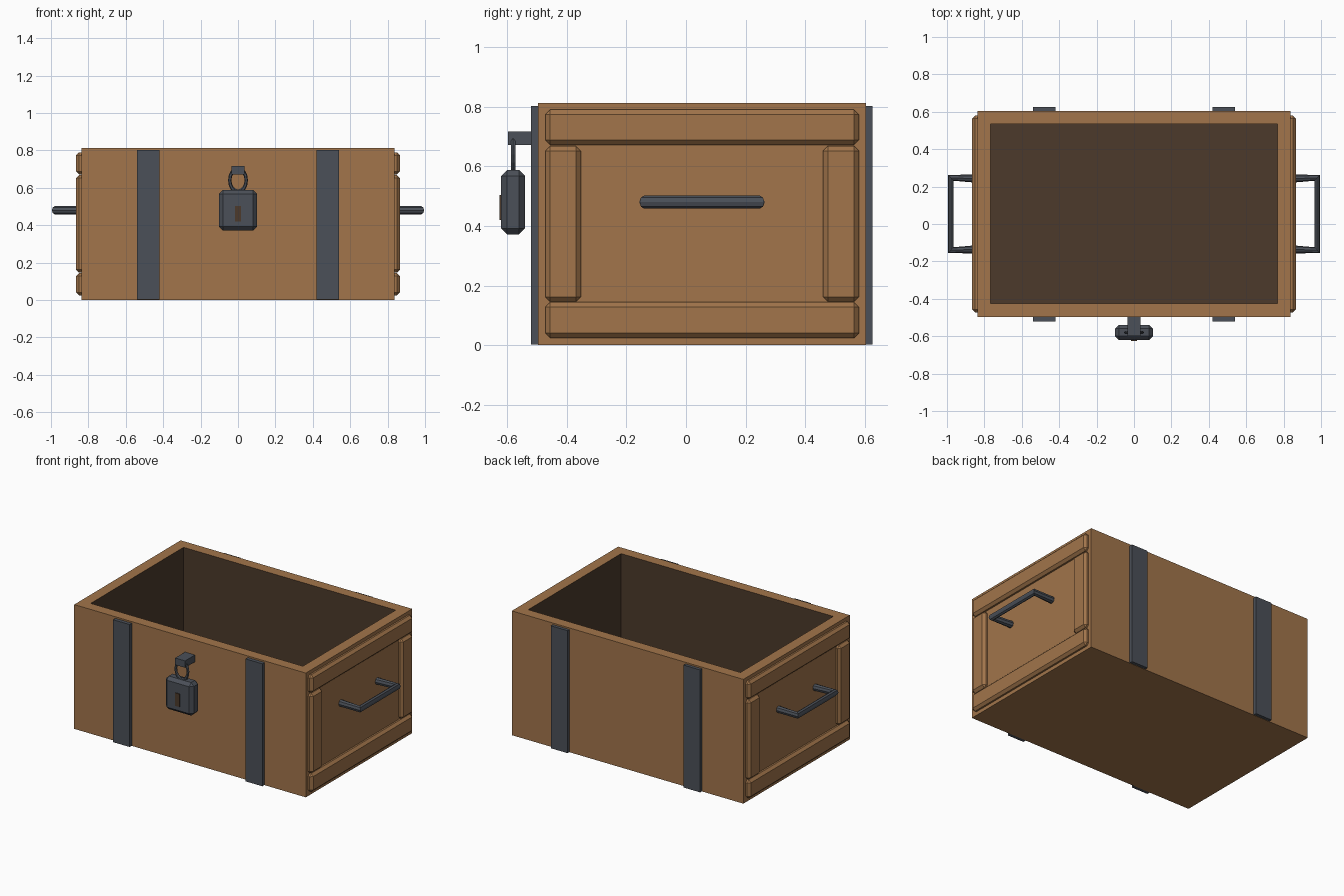
import bpy, bmesh, math
from mathutils import Matrix, Vector

if "Cube" in bpy.data.objects:
    bpy.data.objects.remove(bpy.data.objects["Cube"])


def material(name, rgb):
    m = bpy.data.materials.new(name)
    m.diffuse_color = (*rgb, 1)
    m.use_nodes = True
    m.node_tree.nodes["Principled BSDF"].inputs["Base Color"].default_value = m.diffuse_color
    return m


wood = material("wood", (0.360, 0.178, 0.070))
dark = material("dark_interior", (0.072, 0.042, 0.024))
metal = material("iron", (0.070, 0.080, 0.098))


def finish(name, bm, *mats):
    bmesh.ops.recalc_face_normals(bm, faces=bm.faces)
    me = bpy.data.meshes.new(name)
    bm.to_mesh(me)
    bm.free()
    for m in mats:
        me.materials.append(m)
    ob = bpy.data.objects.new(name, me)
    bpy.context.collection.objects.link(ob)
    return ob


def box_mesh(lo, hi, bevel=0):
    lo, hi = Vector(lo), Vector(hi)
    bm = bmesh.new()
    bmesh.ops.create_cube(bm, size=1, matrix=Matrix.Translation((lo + hi) / 2)
                          @ Matrix.Diagonal((*(hi - lo), 1)))
    if bevel:
        bmesh.ops.bevel(bm, geom=bm.edges[:], offset=bevel, segments=1,
                        affect='EDGES', profile=0.5)
    return bm


def box(name, lo, hi, mat, bevel=0):
    return finish(name, box_mesh(lo, hi, bevel), mat)


# Open crate: inset the top, push the inner face down, darken the inside
bm = box_mesh((-0.838, -0.496, 0), (0.838, 0.604, 0.813))
top = max(bm.faces, key=lambda f: f.calc_center_median().z)
bmesh.ops.inset_region(bm, faces=[top], thickness=0.07, use_even_offset=True)
inner = bmesh.ops.extrude_face_region(bm, geom=[top])
if top.is_valid:
    bmesh.ops.delete(bm, geom=[top], context='FACES_ONLY')
bmesh.ops.translate(bm, vec=(0, 0, -0.743),
                    verts=[g for g in inner["geom"] if isinstance(g, bmesh.types.BMVert)])
for f in bm.faces:
    c = f.calc_center_median()
    if abs(c.x) < 0.80 and -0.46 < c.y < 0.57 and 0.01 < c.z < 0.8:
        f.material_index = 1
finish("crate_body", bm, wood, dark)

# Iron straps on front and back
for side, sx in (("left", -1), ("right", 1)):
    x0, x1 = sorted((sx * 0.42, sx * 0.54))
    box(f"front_strap_{side}", (x0, -0.52, 0.002), (x1, -0.49, 0.803), metal)
    box(f"back_strap_{side}", (x0, 0.60, 0.002), (x1, 0.625, 0.803), metal)

# Raised frame and handle on each end
frame = {"top_rail": (-0.472, 0.58, 0.672, 0.79),
         "bottom_rail": (-0.472, 0.58, 0.024, 0.144),
         "front_stile": (-0.472, -0.353, 0.146, 0.668),
         "back_stile": (0.46, 0.58, 0.146, 0.668)}
for side, sx in (("left", -1), ("right", 1)):
    x0, x1 = sorted((sx * 0.81, sx * 0.865))
    for part, (y0, y1, z0, z1) in frame.items():
        box(f"{part}_{side}", (x0, y0, z0), (x1, y1, z1), wood, 0.016)

    cu = bpy.data.curves.new(f"handle_{side}", 'CURVE')
    cu.dimensions = '3D'
    cu.bevel_depth = 0.022
    cu.bevel_resolution = 2
    cu.use_fill_caps = True
    sp = cu.splines.new('POLY')
    sp.use_smooth = False
    path = [(0.835, -0.135), (0.9795, -0.14), (0.9795, 0.247), (0.835, 0.242)]
    sp.points.add(3)
    for p, (x, y) in zip(sp.points, path):
        p.co = (sx * x, y, 0.48, 1)
    cu.materials.append(metal)
    ob = bpy.data.objects.new(f"handle_{side}", cu)
    bpy.context.collection.objects.link(ob)
    bpy.ops.object.select_all(action='DESELECT')
    ob.select_set(True)
    bpy.context.view_layer.objects.active = ob
    bpy.ops.object.convert(target='MESH')

# Padlock: hasp, oval shackle, bevelled body, keyhole plate
box("hasp", (-0.036, -0.598, 0.672), (0.036, -0.49, 0.717), metal)
box("padlock_body", (-0.101, -0.62, 0.372), (0.101, -0.54, 0.588), metal, 0.02)
box("keyhole", (-0.016, -0.626, 0.42), (0.016, -0.618, 0.504), dark)
bpy.ops.mesh.primitive_torus_add(major_segments=16, minor_segments=6, major_radius=0.044,
                                 minor_radius=0.009, location=(0, -0.58, 0.64),
                                 rotation=(math.pi / 2, 0, 0))
ring = bpy.context.object
ring.name = "shackle"
ring.scale = (1, 1.4, 1)
ring.data.materials.append(metal)
for p in ring.data.polygons:
    p.use_smooth = False
